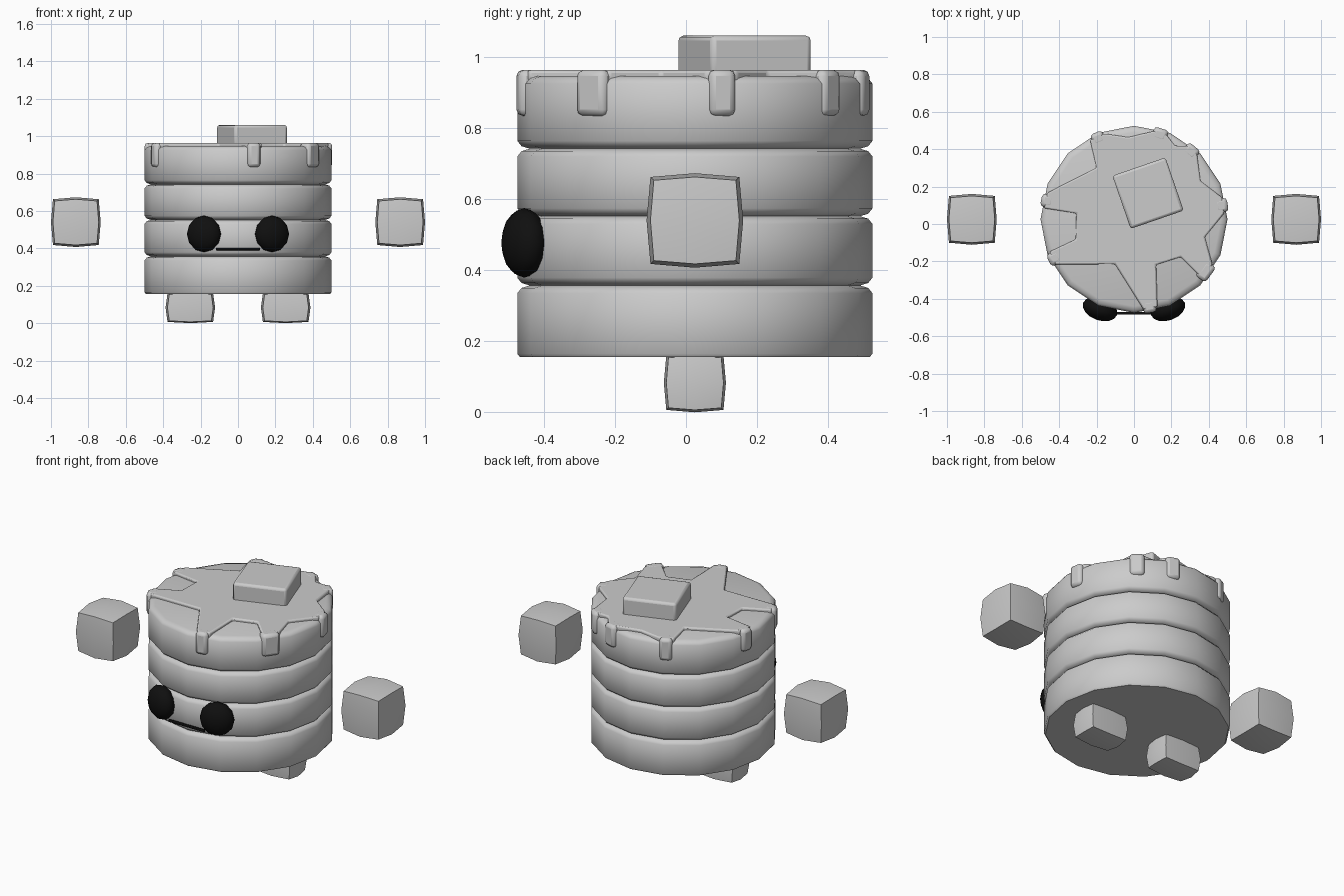
import bpy, bmesh
from math import sin, cos, radians, pi
from mathutils import Matrix, Vector

if "Cube" in bpy.data.objects:
    bpy.data.objects.remove(bpy.data.objects["Cube"])

CY = 0.025  # centre of the stack in y


def finish(bm, name, smooth=None, bevel=0, mat=None):
    bmesh.ops.recalc_face_normals(bm, faces=bm.faces)
    me = bpy.data.meshes.new(name)
    bm.to_mesh(me)
    bm.free()
    ob = bpy.data.objects.new(name, me)
    bpy.context.collection.objects.link(ob)
    if mat:
        me.materials.append(mat)
    if bevel:
        m = ob.modifiers.new("bevel", 'BEVEL')
        m.width, m.segments, m.limit_method = bevel, 2, 'ANGLE'
    if smooth:
        bpy.ops.object.select_all(action='DESELECT')
        ob.select_set(True)
        bpy.context.view_layer.objects.active = ob
        bpy.ops.object.shade_smooth_by_angle(angle=radians(smooth))
    return ob


def lathe(name, profile, n=16):
    bm = bmesh.new()
    rings = [[bm.verts.new((r * cos(2 * pi * i / n), CY + r * sin(2 * pi * i / n), z))
              for i in range(n)] for r, z in profile]
    for a, b in zip(rings, rings[1:]):
        for i in range(n):
            j = (i + 1) % n
            bm.faces.new((a[i], a[j], b[j], b[i]))
    bm.faces.new(rings[0])
    bm.faces.new(rings[-1])
    return finish(bm, name, 40)


def box(name, matrix, bevel, smooth=40):
    bm = bmesh.new()
    bmesh.ops.create_cube(bm, size=1, matrix=matrix)
    return finish(bm, name, smooth, bevel)


def pillow_cube(name, centre, size):
    # cube whose faces bulge out a little
    bm = bmesh.new()
    bmesh.ops.create_cube(bm, size=2)
    bmesh.ops.subdivide_edges(bm, edges=bm.edges[:], cuts=1, use_grid_fill=True)
    for v in bm.verts:
        k = sum(abs(c) > 0.5 for c in v.co)
        v.co *= {1: 1.0, 2: 0.92, 3: 0.85}[k]
        v.co = Vector(centre) + Vector([c * s / 2 for c, s in zip(v.co, size)])
    return finish(bm, name, 45)


# stacked pancakes
levels = [(0.155, 0.357), (0.357, 0.552), (0.552, 0.742), (0.742, 0.947)]
for i, (a, b) in enumerate(levels):
    low = [(0.492, a), (0.5, a + 0.01)] if i == 0 else [(0.465, a), (0.488, a + 0.007), (0.5, a + 0.022)]
    lathe(f"pancake_{i + 1}", low + [(0.5, b - 0.022), (0.488, b - 0.007), (0.465, b)])

# syrup sheet with arms, given as (angle, radius)
star = [(163, .485), (173, .485), (174, .31), (199, .33), (201, .485), (210, .485),
        (247, .26), (276, .485), (285, .485), (296, .27), (321, .32), (319, .485),
        (330, .485), (346, .39), (4, .485), (14, .485), (30, .41), (46, .485), (54, .485),
        (61, .45), (69, .485), (77, .485), (94, .44), (109, .485), (119, .485), (126, .34)]
bm = bmesh.new()
face = bm.faces.new([bm.verts.new((r * cos(radians(a)), CY + r * sin(radians(a)), 0.93))
                     for a, r in star])
ext = bmesh.ops.extrude_face_region(bm, geom=[face])
bmesh.ops.translate(bm, vec=(0, 0, 0.033),
                    verts=[g for g in ext['geom'] if isinstance(g, bmesh.types.BMVert)])
finish(bm, "syrup", 40, 0.008)

# syrup drips down the rim
drips = [(168, .07), (206, .07), (280, .07), (324, .1), (9, .075), (50, .08), (73, .08), (114, .07)]
for i, (a, w) in enumerate(drips):
    t = radians(a)
    m = (Matrix.Translation((0.473 * cos(t), CY + 0.473 * sin(t), 0.899)) @ Matrix.Rotation(t, 4, 'Z')
         @ Matrix.Diagonal((0.068, w, 0.13, 1)))
    box(f"syrup_drip_{i + 1}", m, 0.018)

# butter pat
box("butter", Matrix.Translation((0.075, 0.165, 1.0)) @ Matrix.Rotation(radians(19), 4, 'Z')
    @ Matrix.Diagonal((0.3, 0.3, 0.12, 1)), 0.014)

black = bpy.data.materials.new("black")
black.diffuse_color = (0.005, 0.005, 0.005, 1)
black.use_nodes = True
black.node_tree.nodes["Principled BSDF"].inputs["Base Color"].default_value = black.diffuse_color

# hands, feet and eyes, mirrored
for s, side in ((-1, "left"), (1, "right")):
    pillow_cube(f"hand_{side}", (s * 0.867, CY, 0.54), (0.266, 0.272, 0.266))
    pillow_cube(f"foot_{side}", (s * 0.255, CY, 0.083), (0.265, 0.175, 0.166))
    bm = bmesh.new()
    m = (Matrix.Translation((s * 0.182, -0.455, 0.477)) @ Matrix.Rotation(s * radians(20), 4, 'Z')
         @ Matrix.Diagonal((0.096, 0.06, 0.098, 1)) @ Matrix.Rotation(pi / 2, 4, 'X'))
    bmesh.ops.create_uvsphere(bm, u_segments=12, v_segments=8, radius=1, matrix=m)
    finish(bm, f"eye_{side}", 40, mat=black)

# mouth line
mouth = box("mouth", Matrix.Translation((0, -0.478, 0.396)) @ Matrix.Diagonal((0.235, 0.014, 0.014, 1)), 0.004)
mouth.data.materials.append(black)
